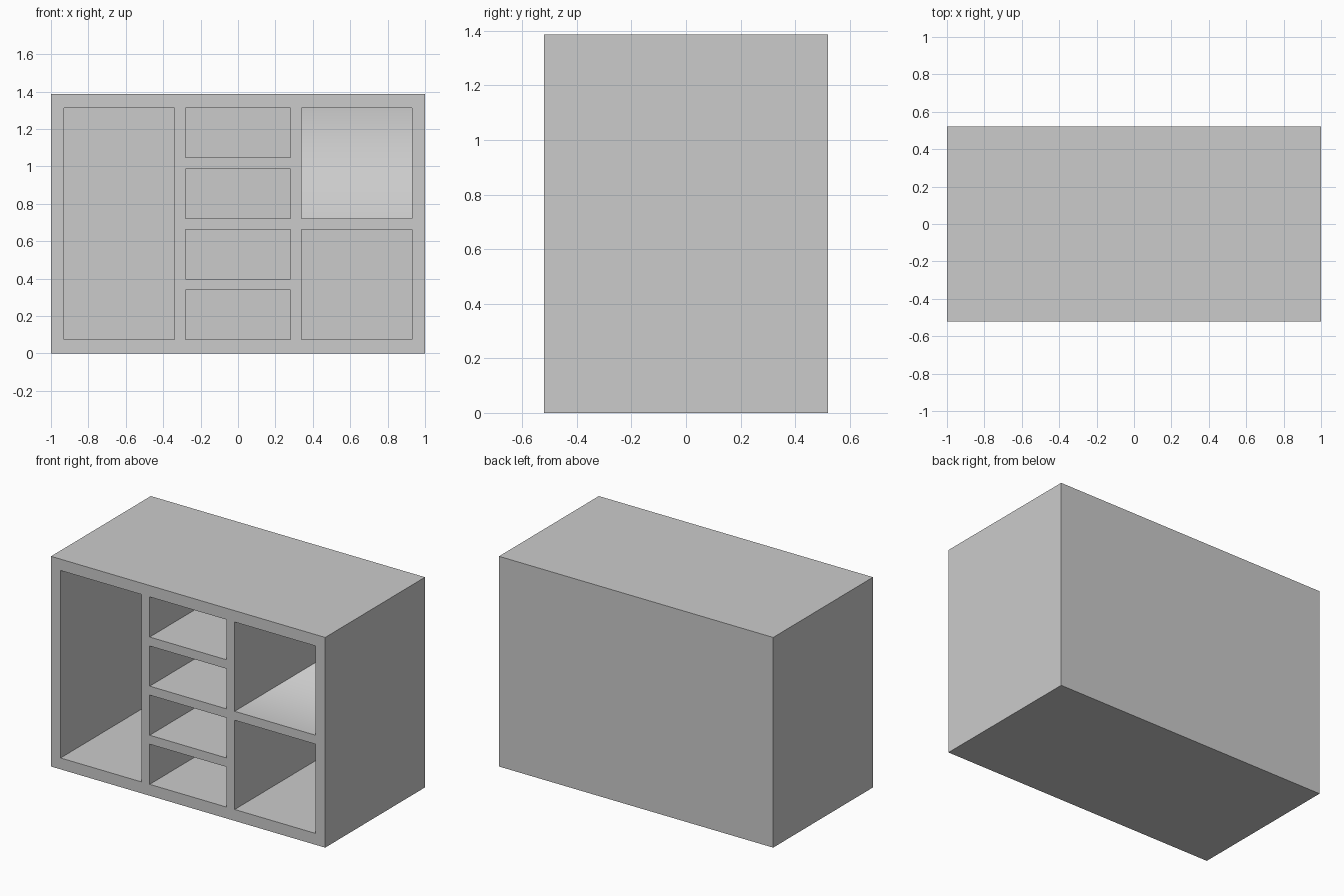
import bpy
import bmesh
from mathutils import Matrix, Vector

cube = bpy.data.objects.get("Cube")
if cube:
    bpy.data.objects.remove(cube, do_unlink=True)

WIDTH, DEPTH, HEIGHT = 2.0, 1.04, 1.386
FRAME, SHELF = 0.075, 0.059
BACK = DEPTH / 2 - FRAME          # inner face of the back panel
FRONT = -DEPTH / 2

grey = bpy.data.materials.new("light grey")
grey.use_nodes = True
colour = (0.6, 0.6, 0.6, 1)
grey.diffuse_color = colour
grey.node_tree.nodes["Principled BSDF"].inputs["Base Color"].default_value = colour


def add_box(bm, low, high):
    low, high = Vector(low), Vector(high)
    matrix = Matrix.Translation((low + high) / 2) @ Matrix.Diagonal((*(high - low), 1))
    bmesh.ops.create_cube(bm, size=1, matrix=matrix)


def make_object(name, bm):
    mesh = bpy.data.meshes.new(name)
    bm.to_mesh(mesh)
    bm.free()
    obj = bpy.data.objects.new(name, mesh)
    bpy.context.scene.collection.objects.link(obj)
    return obj


# Solid cabinet body
bm = bmesh.new()
add_box(bm, (-WIDTH / 2, FRONT, 0), (WIDTH / 2, -FRONT, HEIGHT))
cabinet = make_object("cabinet", bm)
cabinet.data.materials.append(grey)

# Three columns of compartments, each split evenly by shelves
bm = bmesh.new()
columns = [(-0.93, -0.34, 1), (-0.28, 0.28, 4), (0.34, 0.93, 2)]
for left, right, count in columns:
    opening = (HEIGHT - 2 * FRAME - (count - 1) * SHELF) / count
    for i in range(count):
        z = FRAME + i * (opening + SHELF)
        add_box(bm, (left, FRONT - 0.1, z), (right, BACK, z + opening))
cutter = make_object("compartment_cutter", bm)
cutter.hide_render = True

# Hollow out the compartments
cut = cabinet.modifiers.new("compartments", "BOOLEAN")
cut.operation = "DIFFERENCE"
cut.solver = "EXACT"
cut.object = cutter
bpy.context.view_layer.update()
graph = bpy.context.evaluated_depsgraph_get()
hollow = bpy.data.meshes.new_from_object(cabinet.evaluated_get(graph))
cabinet.modifiers.clear()
cabinet.data = hollow
bpy.data.objects.remove(cutter, do_unlink=True)
hollow.materials.clear()
hollow.materials.append(grey)

# Soft shading between the floor and back of the upper left-hand compartment
bm = bmesh.new()
bm.from_mesh(hollow)
for face in bm.faces:
    face.material_index = 0
    centre, normal = face.calc_center_median(), face.normal
    inside = 0.34 < centre.x < 0.93 and 0.7 < centre.z < 1.3
    is_floor = normal.z > 0.9
    is_back = normal.y < -0.9 and centre.y > 0.3
    face.smooth = inside and (is_floor or is_back)
for edge in bm.edges:
    edge.smooth = all(face.smooth for face in edge.link_faces)
bm.to_mesh(hollow)
bm.free()
